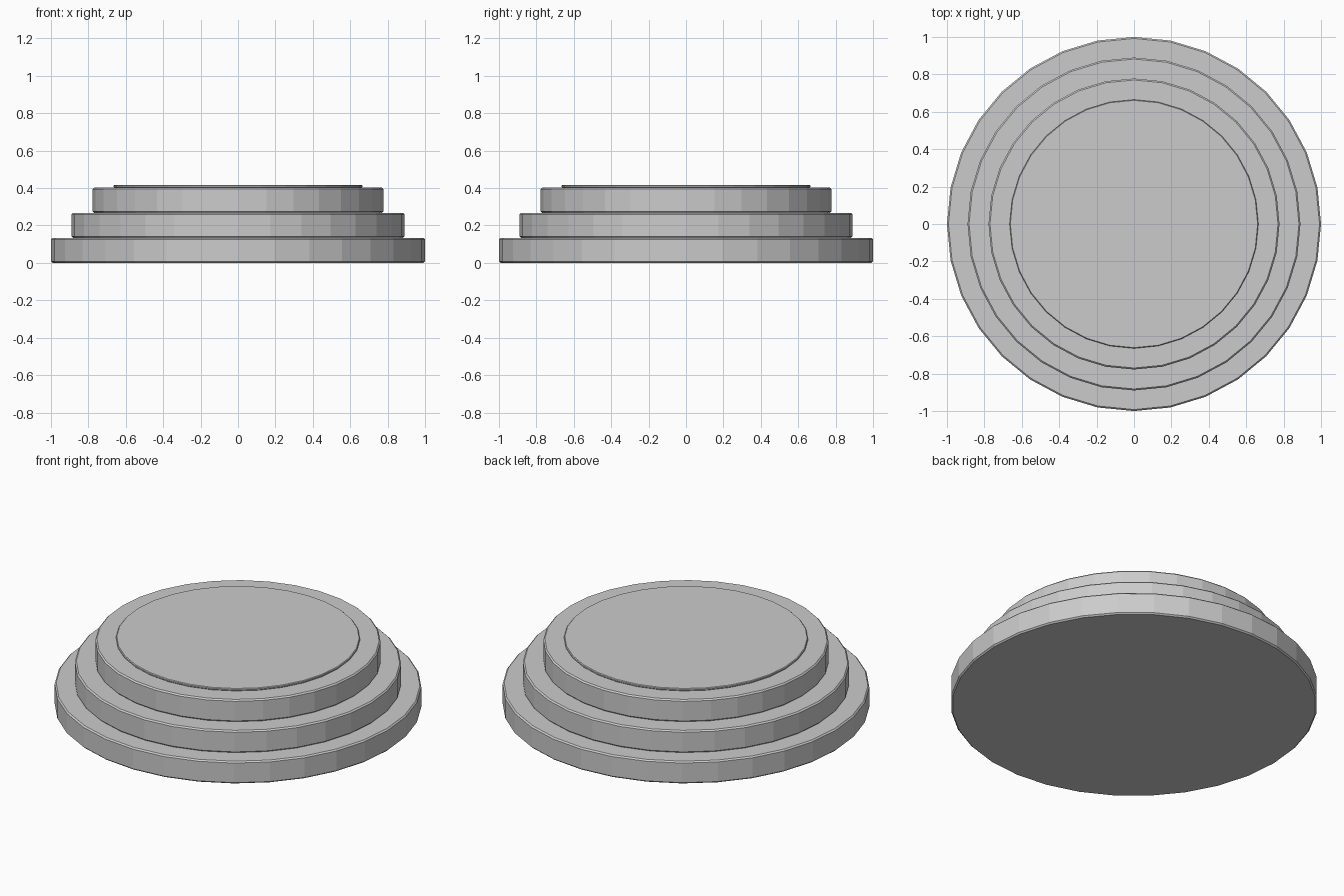
import bpy

if "Cube" in bpy.data.objects:
    bpy.data.objects.remove(bpy.data.objects["Cube"])


def disc(name, radius, bottom, top, bevel):
    """32-sided flat-faced disc with a fine chamfer on both rims."""
    bpy.ops.mesh.primitive_cylinder_add(
        vertices=32, radius=radius, depth=top - bottom,
        location=(0, 0, (bottom + top) / 2))
    obj = bpy.context.object
    obj.name = name
    mod = obj.modifiers.new("rim_chamfer", 'BEVEL')
    mod.width = bevel
    mod.segments = 1
    mod.limit_method = 'ANGLE'
    mod.angle_limit = 0.8
    return obj


# Three stacked round steps
STEP = 0.134
for i, (name, radius) in enumerate([("bottom_step", 1.0),
                                    ("middle_step", 0.89),
                                    ("top_step", 0.778)]):
    disc(name, radius, i * STEP, (i + 1) * STEP, 0.008)

# Thin inset platform on top
disc("top_plate", 0.665, 3 * STEP, 0.417, 0.004)
